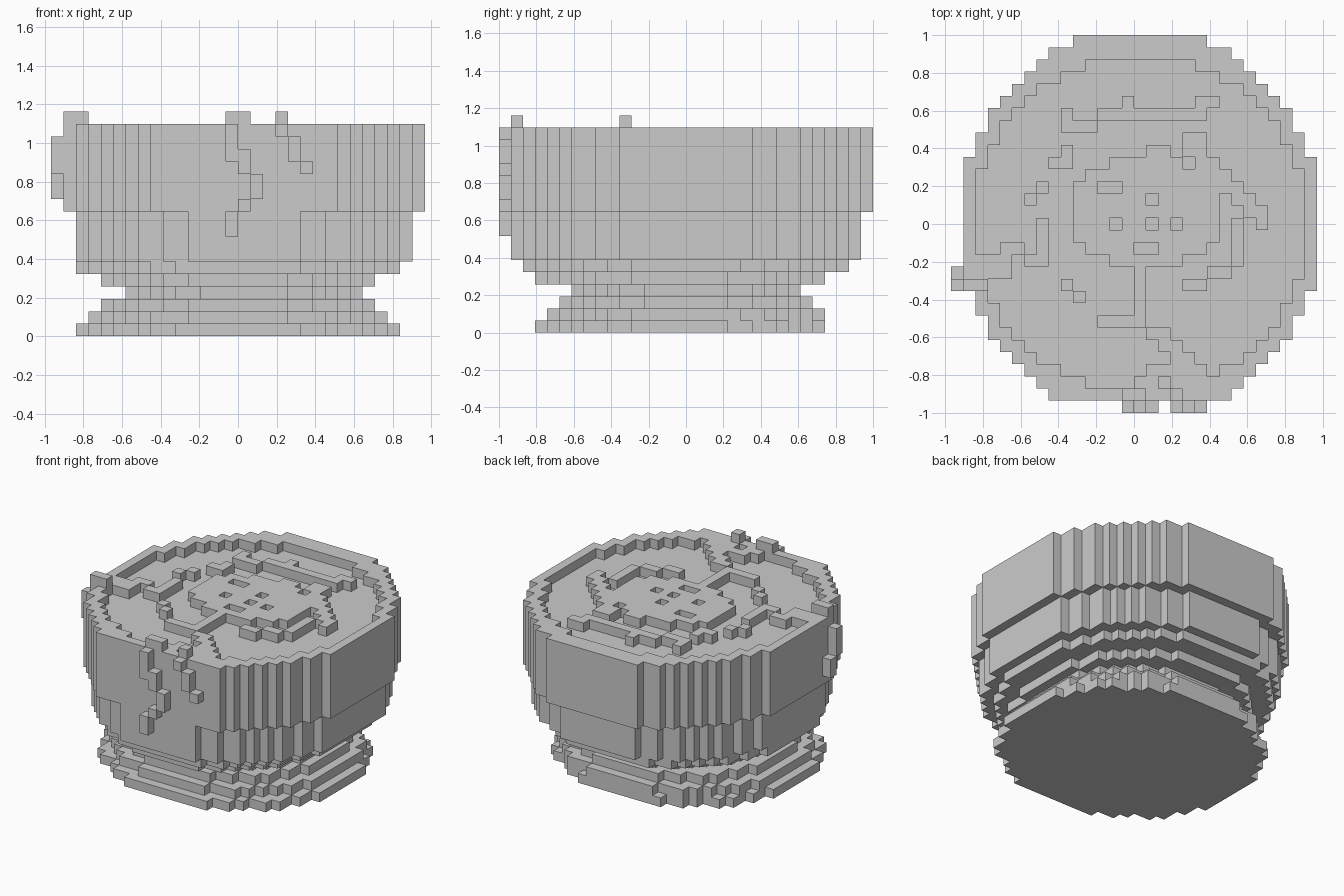
import bpy, bmesh

if "Cube" in bpy.data.objects:
    bpy.data.objects.remove(bpy.data.objects["Cube"])

V = 2 / 31  # cube size; columns run i = -15..15, rows j = 0..31


def disk(i0, i1, j0, j1, k=1.05):
    """Stepped round slice filling the given cell bounds."""
    cx, cy, rx, ry = (i0 + i1) / 2, (j0 + j1) / 2, (i1 - i0) / 2, (j1 - j0) / 2
    return {(i, j) for i in range(i0, i1) for j in range(j0, j1)
            if ((i + .5 - cx) / rx) ** 2 + ((j + .5 - cy) / ry) ** 2 <= k}


def rects(boxes):
    return {(i, j) for a, b, c, d in boxes for i in range(a, c) for j in range(b, d)}


def stack(slice_cells, z0, z1):
    return {(i, j, z) for i, j in slice_cells for z in range(z0, z1)}


def block(i0, i1, j0, j1, z0, z1):
    return stack(rects([(i0, j0, i1, j1)]), z0, z1)


def build(name, cells):
    """Skin the cubes with outer faces only, then merge flat areas."""
    bm = bmesh.new()
    verts = {}

    def vert(p):
        if p not in verts:
            verts[p] = bm.verts.new((p[0] * V, p[1] * V - 1, p[2] * V))
        return verts[p]

    for c in sorted(cells):
        for axis in range(3):
            for side in (0, 1):
                n = list(c)
                n[axis] += 2 * side - 1
                if tuple(n) in cells:
                    continue
                a, b = (axis + 1) % 3, (axis + 2) % 3
                ring = []
                for da, db in ((0, 0), (1, 0), (1, 1), (0, 1)):
                    p = list(c)
                    p[axis] += side
                    p[a] += da
                    p[b] += db
                    ring.append(vert(tuple(p)))
                bm.faces.new(ring if side else ring[::-1])
    bmesh.ops.dissolve_limit(bm, angle_limit=0.01, verts=bm.verts[:], edges=bm.edges[:])
    mesh = bpy.data.meshes.new(name)
    bm.to_mesh(mesh)
    bm.free()
    obj = bpy.data.objects.new(name, mesh)
    bpy.context.collection.objects.link(obj)
    return obj


# Stepped foot, narrowing to a neck
foot = set()
for z, bounds in enumerate([(-13, 13, 3, 27), (-12, 12, 4, 27), (-11, 11, 5, 26), (-9, 10, 6, 25)]):
    foot |= stack(disk(*bounds), z, z + 1)
build("foot", foot)

# Bowl wall, widening upward, with a raised rim (its front row is trimmed for the drips)
outer = disk(-14, 15, 0, 31, 1.07) - rects([(-15, 0, 16, 1)])
inner = disk(-13, 14, 2, 29, 1.05) & outer
bowl = stack(disk(-11, 11, 3, 27), 4, 5) | stack(disk(-13, 13, 2, 29), 5, 6)
bowl |= stack(disk(-13, 14, 1, 30), 6, 10) | stack(outer, 10, 15)
bowl |= stack(outer - inner, 15, 17)
build("bowl", bowl)

# Liquid surface just below the rim
build("liquid", stack(inner, 15, 16))

# Raised island in the middle with small pits
island = disk(-5, 7, 12, 21, 1.05)
pits = rects([(-3, 18, -1, 19), (1, 17, 2, 18), (-2, 15, -1, 16), (1, 15, 2, 16),
              (3, 15, 4, 16), (0, 13, 2, 14)])
build("island", stack(island - pits, 16, 17))

# Broken ring of crumbs around the island
crumbs = rects([
    (-6, 23, -5, 25), (-5, 23, -3, 24), (-3, 24, 1, 25), (-1, 25, 0, 26),
    (1, 24, 3, 25), (3, 24, 6, 25), (5, 25, 7, 26), (-6, 20, -5, 22), (-7, 20, -6, 21),
    (1, 21, 3, 22), (4, 21, 6, 23), (5, 20, 7, 21), (6, 18, 8, 20), (8, 17, 9, 19),
    (9, 16, 10, 18), (10, 15, 11, 17), (8, 12, 9, 16), (6, 11, 8, 12), (4, 10, 6, 11),
    (-8, 18, -7, 19), (-9, 17, -8, 18), (-8, 13, -7, 16), (-6, 10, -5, 11), (-5, 9, -4, 10)])
build("crumbs", stack(crumbs, 16, 17))

# Spill trails running from the middle to the rim
trails = rects([
    (-11, 13, -9, 14), (-9, 12, -7, 13), (-13, 11, -10, 13), (-13, 10, -12, 11),
    (0, 8, 1, 12), (-3, 7, 1, 8), (1, 6, 3, 7), (2, 5, 4, 6),
    (1, 3, 3, 4), (0, 2, 2, 3), (3, 2, 5, 5), (5, 3, 6, 4)])
build("spill_trails", stack(trails & inner, 16, 17))

# Drips over the front: (column, bottom, top)
front = block(-1, 1, 1, 2, 17, 18) | block(3, 4, 1, 2, 17, 18)
for i, z0, z1 in [(-1, 14, 17), (0, 13, 14), (1, 11, 13), (0, 10, 11), (-1, 8, 10),
                  (0, 14, 15), (3, 16, 17), (4, 14, 16), (5, 13, 14)]:
    front |= block(i, i + 1, 0, 1, z0, z1)
build("front_drips", front)

# Drip over the left side
left = block(-14, -12, 10, 11, 17, 18) | block(-14, -13, 10, 11, 15, 17)
left |= block(-15, -14, 10, 11, 13, 16) | block(-15, -14, 11, 12, 11, 13)
build("left_drip", left)
